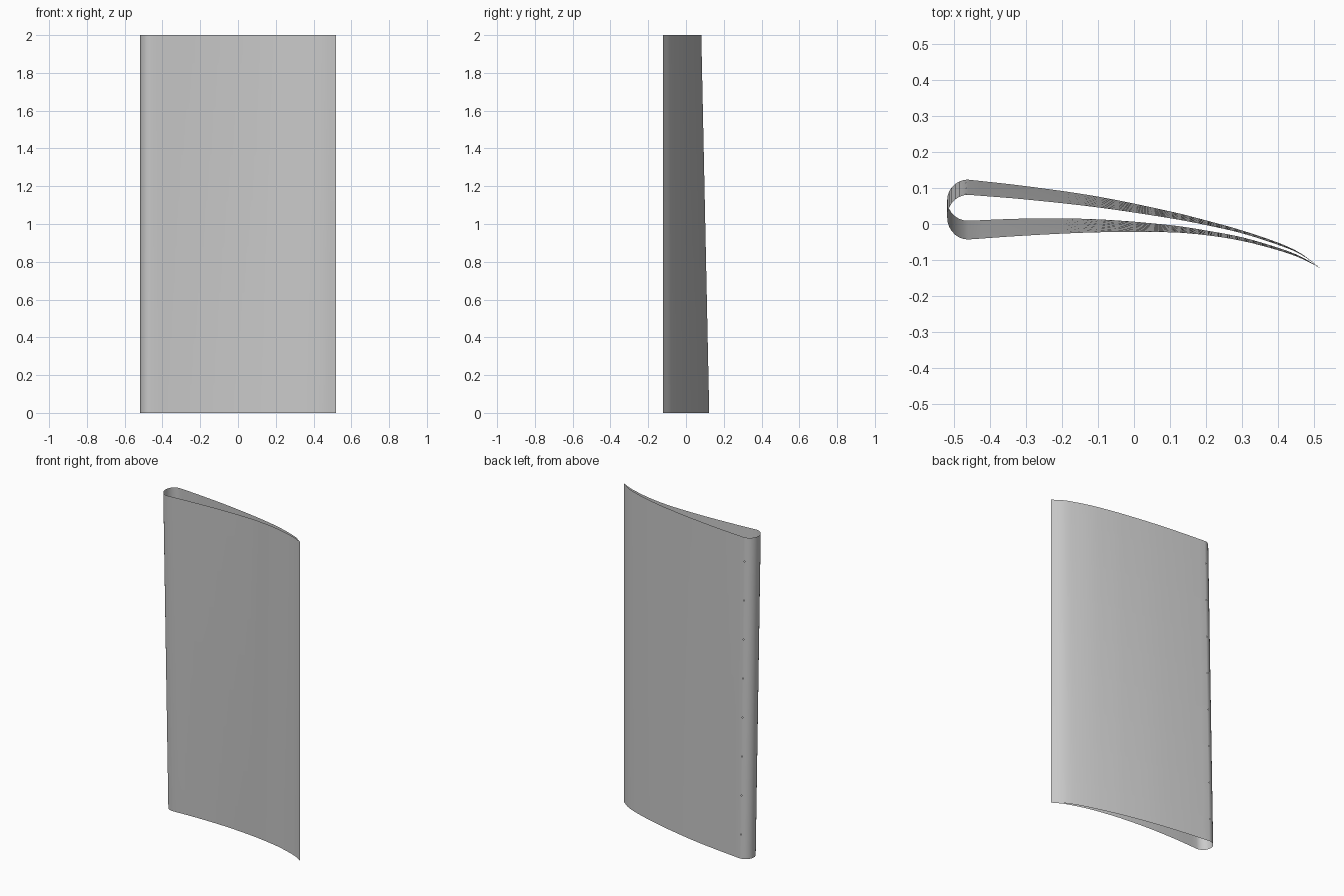
import bpy, bmesh, math

cube = bpy.data.objects.get("Cube")
if cube:
    bpy.data.objects.remove(cube, do_unlink=True)

HEIGHT = 2.0
NOSE_X, NOSE_RX = -0.46, 0.058
HOLE = 0.003

# Chord stations and surface heights at the root (z = 0) and tip (z = 2)
STATIONS = [-0.46, -0.3, -0.1, 0.1, 0.2, 0.3, 0.4, 0.46, 0.518]
ROOT_BACK = [0.123, 0.105, 0.076, 0.035, 0.01, -0.018, -0.052, -0.08, -0.123]
TIP_BACK = [0.081, 0.068, 0.046, 0.016, -0.003, -0.026, -0.058, -0.083, -0.123]
ROOT_FRONT = [0.009, 0.015, 0.013, -0.003, -0.018, -0.037, -0.066, -0.089, -0.123]
TIP_FRONT = [-0.043, -0.032, -0.023, -0.023, -0.031, -0.047, -0.073, -0.094, -0.123]


def smooth(values, steps=4):
    """Catmull-Rom interpolation over uneven stations."""
    n = len(values)
    slope = []
    for i in range(n):
        a, b = max(i - 1, 0), min(i + 1, n - 1)
        slope.append((values[b] - values[a]) / (STATIONS[b] - STATIONS[a]))
    points = []
    for i in range(n - 1):
        h = STATIONS[i + 1] - STATIONS[i]
        for k in range(steps):
            t = k / steps
            y = ((1 + 2 * t) * (1 - t) ** 2 * values[i] + t * (1 - t) ** 2 * h * slope[i]
                 + t * t * (3 - 2 * t) * values[i + 1] + t * t * (t - 1) * h * slope[i + 1])
            points.append((STATIONS[i] + h * t, y))
    return points + [(STATIONS[-1], values[-1])]


# Angles around the nose, with a narrow column for the vent holes
hole_angle = math.asin(HOLE / NOSE_RX)
angles = [hole_angle, hole_angle * 3] + [math.pi * k / 14 for k in range(1, 14)]


def section(back, front):
    """Open loop: trailing edge, back, rounded nose, front, trailing edge."""
    upper, lower = smooth(back), smooth(front)
    mid, ry = (back[0] + front[0]) / 2, (back[0] - front[0]) / 2
    nose = [(NOSE_X - NOSE_RX * math.sin(a), mid + ry * math.cos(a)) for a in angles]
    return upper[::-1] + nose + lower[:-1]


root = section(ROOT_BACK, ROOT_FRONT)
tip = section(TIP_BACK, TIP_FRONT)
hole_column = len(smooth(ROOT_BACK))

# Height levels, with a thin row for each vent hole
centres = [0.15 + 0.243 * k for k in range(8)]
levels = sorted([0, HEIGHT] + [c + s * HOLE for c in centres for s in (-1, 1)])

bm = bmesh.new()
rows = []
for z in levels:
    t = z / HEIGHT
    rows.append([bm.verts.new((a[0], a[1] + (b[1] - a[1]) * t, z)) for a, b in zip(root, tip)])

count = len(root)
for r in range(len(rows) - 1):
    for c in range(count):
        if r % 2 == 1 and c == hole_column:
            continue  # vent hole
        d = (c + 1) % count
        bm.faces.new((rows[r][c], rows[r][d], rows[r + 1][d], rows[r + 1][c]))

mesh = bpy.data.meshes.new("blade_shell")
bm.to_mesh(mesh)
bm.free()
blade = bpy.data.objects.new("blade_shell", mesh)
bpy.context.collection.objects.link(blade)

# Plain grey metal
grey = bpy.data.materials.new("grey")
grey.use_nodes = True
colour = (0.59, 0.59, 0.59, 1)
grey.diffuse_color = colour
grey.node_tree.nodes["Principled BSDF"].inputs["Base Color"].default_value = colour
mesh.materials.append(grey)

bpy.context.view_layer.objects.active = blade
blade.select_set(True)
bpy.ops.object.shade_smooth_by_angle(angle=math.radians(35))
